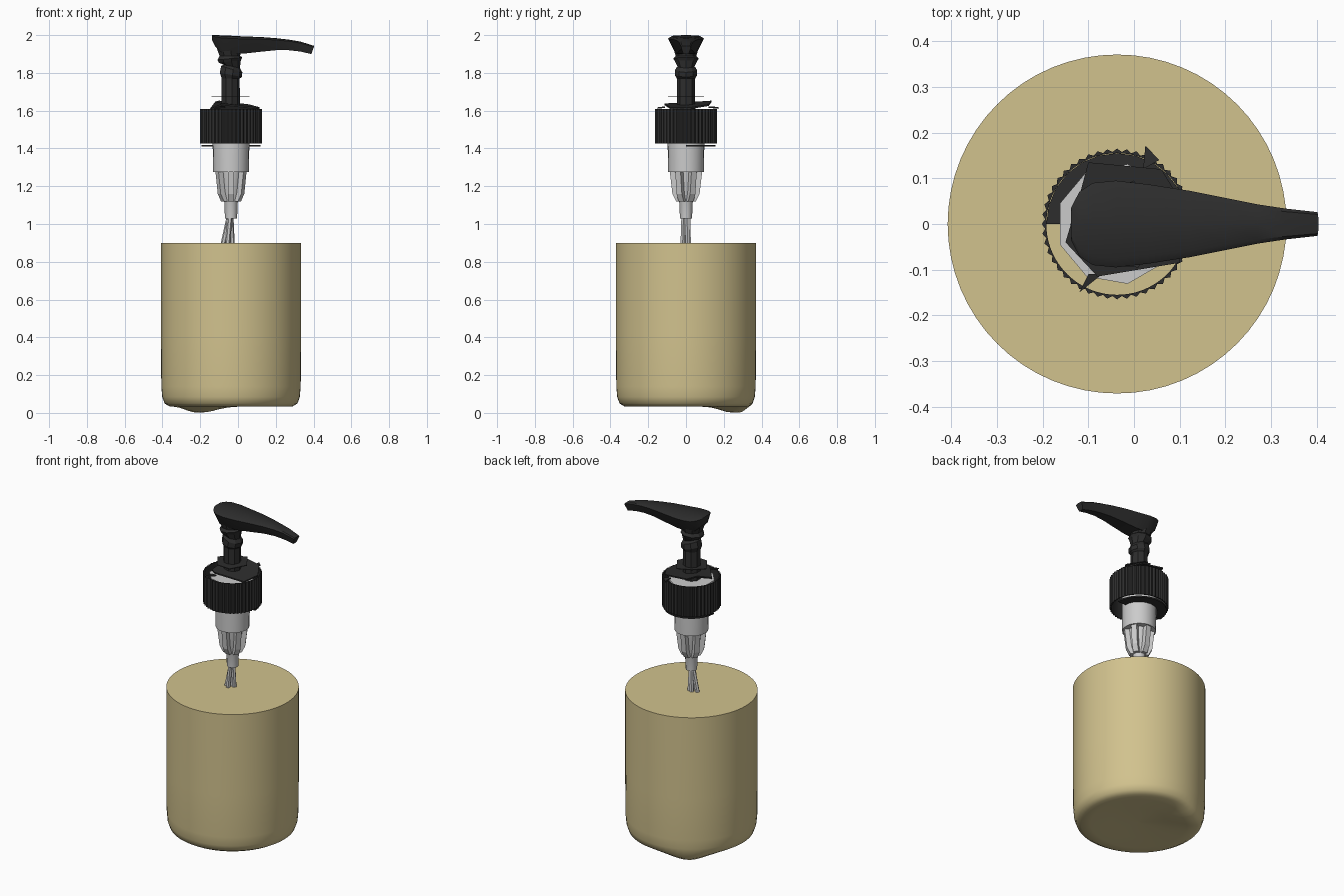
import bpy, bmesh
from math import sin, cos, pi, radians, exp
from mathutils import Vector

if "Cube" in bpy.data.objects:
    bpy.data.objects.remove(bpy.data.objects["Cube"], do_unlink=True)

CX = -0.037  # shared vertical axis of bottle and pump


def material(name, rgb):
    m = bpy.data.materials.new(name)
    m.use_nodes = True
    m.diffuse_color = (*rgb, 1)
    m.node_tree.nodes["Principled BSDF"].inputs["Base Color"].default_value = (*rgb, 1)
    return m


TAN = material("tan bottle", (0.64, 0.54, 0.27))
BLACK = material("black plastic", (0.026, 0.026, 0.026))
GREY = material("pale grey plastic", (0.60, 0.60, 0.60))


def loft(name, rings, mat, smooth=None, caps=True, close=False):
    """Skin a list of equally sized point rings."""
    bm = bmesh.new()
    vr = [[bm.verts.new(p) for p in r] for r in rings]
    n = len(vr[0])
    pairs = list(zip(vr, vr[1:])) + ([(vr[-1], vr[0])] if close else [])
    for a, b in pairs:
        for i in range(n):
            j = (i + 1) % n
            bm.faces.new((a[i], a[j], b[j], b[i]))
    if caps and not close:
        bm.faces.new(vr[0][::-1])
        bm.faces.new(vr[-1])
    bmesh.ops.recalc_face_normals(bm, faces=bm.faces)
    me = bpy.data.meshes.new(name)
    bm.to_mesh(me)
    bm.free()
    me.materials.append(mat)
    if smooth:
        me.shade_smooth()
        me.set_sharp_from_angle(angle=radians(smooth))
    ob = bpy.data.objects.new(name, me)
    bpy.context.collection.objects.link(ob)
    return ob


def ring(r, z, n, x=CX, y=0, tilt=0, tooth=0):
    """Circle of points; tilt slopes it along x, tooth alternates the radius."""
    pts = []
    for i in range(n):
        a = 2 * pi * i / n
        q = r - tooth * (i % 2)
        pts.append((x + q * cos(a), y + q * sin(a), z + tilt * q * cos(a)))
    return pts


def turned(name, profile, n, mat, smooth=None, **kw):
    return loft(name, [ring(r, z, n) for r, z in profile], mat, smooth, **kw)


def rod(name, a, b, r1, r2, mat, n=6):
    a, b = Vector(a), Vector(b)
    rings = [ring(r, p.z, n, p.x, p.y) for p, r in ((a, r1), (b, r2))]
    return loft(name, rings, mat)


def plate(name, pts, mat, thick=0.008):
    return loft(name, [pts, [(x, y, z + thick) for x, y, z in pts]], mat)


# Bottle: straight wall, rounded foot, slightly sagging base
bottle = turned("bottle_body", [(0.004, 0.045), (0.16, 0.04), (0.27, 0.034), (0.325, 0.034),
                                (0.352, 0.05), (0.364, 0.085), (0.369, 0.14),
                                (0.371, 0.4), (0.371, 0.9)], 64, TAN, 50)
for v in bottle.data.vertices:
    if v.co.z < 0.06:
        d = (v.co.x + 0.2) ** 2 + (v.co.y - 0.26) ** 2
        v.co.z = max(0, v.co.z - 0.034 * exp(-d / 0.012))

# Dip tube: a bundle of thin leaning slivers
for i, (x, y) in enumerate([(-0.08, 0.0), (-0.055, -0.018), (-0.03, 0.008), (-0.05, 0.015)]):
    rod(f"dip_tube_{i + 1}", (x, y, 0.89), (-0.035 + x * 0.1, y * 0.7, 1.06), 0.013, 0.013, GREY)

# Pump housing
turned("pump_housing", [(0.095, 1.275), (0.097, 1.42), (0.097, 1.585)], 20, GREY, 40)
turned("housing_core", [(0.032, 1.03), (0.036, 1.12), (0.05, 1.17), (0.062, 1.28)], 12, GREY, 40)
for i in range(6):
    a = 2 * pi * (i + 0.5) / 6
    d, s = Vector((cos(a), sin(a), 0)), Vector((-sin(a), cos(a), 0)) * 0.016
    axis = Vector((CX, 0, 0))
    rings = []
    for inner, outer, z in ((0.03, 0.052, 1.12), (0.035, 0.072, 1.16), (0.05, 0.086, 1.28)):
        c = axis + Vector((0, 0, z))
        rings.append([c + d * inner - s, c + d * outer - s, c + d * outer + s, c + d * inner + s])
    loft(f"housing_rib_{i + 1}", rings, GREY)
plate("housing_flange", ring(0.133, 1.585, 9), GREY)

# Knurled collar: open ribbed sleeve
N = 96
loft("collar", [ring(0.165, 1.425, N, tooth=0.007), ring(0.165, 1.61, N, tooth=0.007),
                ring(0.155, 1.61, N), ring(0.155, 1.425, N)], BLACK, caps=False, close=True)
arc = [pi * (0.0 + i / 12) for i in range(13)]
plate("collar_seal", [(CX + 0.155 * cos(a), 0.155 * sin(a), 1.41) for a in arc]
      + [(CX + 0.1 * cos(a), 0.1 * sin(a), 1.41) for a in reversed(arc)], BLACK)

# Crumpled cover on top of the collar
plate("cover_plate", [(-0.1, 0.135, 1.645), (0.06, 0.12, 1.625), (0.115, 0.03, 1.61),
                      (0.1, -0.085, 1.61), (-0.08, -0.115, 1.63), (-0.15, -0.04, 1.6),
                      (-0.12, 0.06, 1.64)], BLACK)
plate("cover_spike_back", [(0.02, 0.12, 1.615), (0.055, 0.14, 1.615), (0.025, 0.172, 1.61)], BLACK)
plate("cover_spike_front", [(-0.07, -0.11, 1.615), (-0.12, -0.15, 1.61), (-0.1, -0.11, 1.615)], BLACK)
plate("stem_washer", [(-0.14, 0.0, 1.672), (-0.08, -0.09, 1.672), (0.01, -0.095, 1.672),
                      (0.06, 0.0, 1.672), (0.0, 0.095, 1.672), (-0.08, 0.06, 1.672)], BLACK, 0.004)

# Stem with faceted, uneven bulges
loft("stem", [ring(r, z, 9, x, 0, t) for r, z, x, t in (
    (0.05, 1.58, -0.04, 0), (0.049, 1.77, -0.04, 0), (0.06, 1.79, -0.04, -0.2),
    (0.058, 1.82, -0.035, -0.3), (0.045, 1.835, -0.035, -0.2), (0.06, 1.86, -0.045, 0.1),
    (0.068, 1.875, -0.045, 0.1), (0.056, 1.89, -0.045, 0), (0.07, 1.94, -0.05, 0))], BLACK)

# Pump head: flared cap drawn out into a drooping nozzle
sections = [(-0.138, 0.035, 1.975, 2.0), (-0.12, 0.07, 1.94, 2.0), (-0.09, 0.09, 1.91, 1.999),
            (-0.04, 0.095, 1.9, 1.997), (0.03, 0.087, 1.902, 1.993), (0.12, 0.073, 1.912, 1.99),
            (0.2, 0.057, 1.92, 1.984), (0.27, 0.043, 1.92, 1.976), (0.33, 0.034, 1.913, 1.966)]
rings = []
for x, w, lo, hi in sections + [(0.39, 0.026, 1.9, 1.943)]:
    h = hi - lo
    half = [(0.55, 0), (0.78, 0.4), (1.0, 0.85), (0.8, 0.97)]
    side = [(w * u, lo + h * v) for u, v in half]
    loop = side + [(0, hi)] + [(-y, z) for y, z in reversed(side)]
    # The nozzle mouth is cut at a slant
    slant = 0.36 if x > 0.35 else 0
    rings.append([(x + slant * (z - (lo + hi) / 2) + (0.006 if slant else 0), y, z)
                  for y, z in loop])
loft("pump_head", rings, BLACK, 35)
